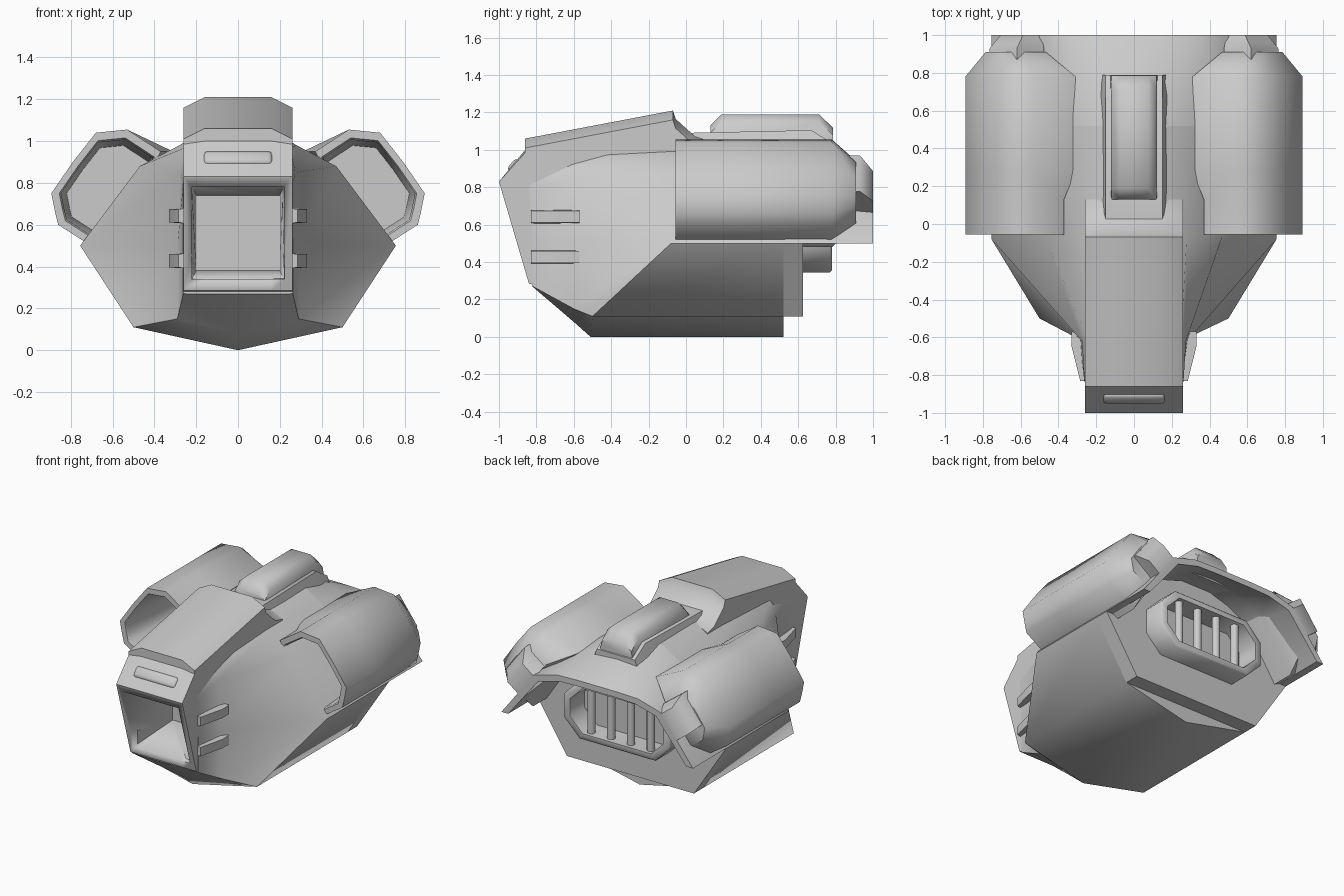
import bpy, bmesh, math
from mathutils import Matrix, Vector

if "Cube" in bpy.data.objects:
    bpy.data.objects.remove(bpy.data.objects["Cube"])


def finish(name, bm, angle=50):
    bmesh.ops.recalc_face_normals(bm, faces=bm.faces)
    me = bpy.data.meshes.new(name)
    bm.to_mesh(me)
    bm.free()
    ob = bpy.data.objects.new(name, me)
    bpy.context.collection.objects.link(ob)
    bpy.ops.object.select_all(action='DESELECT')
    ob.select_set(True)
    bpy.context.view_layer.objects.active = ob
    bpy.ops.object.shade_smooth_by_angle(angle=math.radians(angle))
    return ob


def loft(name, rings, closed=False, angle=50):
    bm = bmesh.new()
    vs = [[bm.verts.new(p) for p in r] for r in rings]
    n = len(vs[0])
    pairs = list(zip(vs, vs[1:])) + ([(vs[-1], vs[0])] if closed else [])
    for a, b in pairs:
        for i in range(n):
            j = (i + 1) % n
            bm.faces.new((a[i], a[j], b[j], b[i]))
    if not closed:
        bm.faces.new(vs[0])
        bm.faces.new(vs[-1])
    return finish(name, bm, angle)


def full(half):
    """Mirror a half ring of (x, y, z) points across x = 0."""
    return half + [(-x, y, z) for x, y, z in reversed(half) if x > 0]


def flip(ring, s):
    return [(x * s, y, z) for x, y, z in ring]


def at(y, pts):
    return [(x, y, z) for x, z in pts]


# Main hull: blends out of the nose, full width from the middle back
tip = [(0, -.82, .268), (.262, -.82, .27), (.262, -.82, .5), (.262, -.84, .8),
       (.25, -.8, .9), (.14, -.8, .95), (0, -.8, .95)]
front = [(0, -.6, .08), (.29, -.6, .15), (.29, -.61, .5), (.275, -.62, .85),
         (.25, -.6, .97), (.14, -.6, 1.03), (0, -.6, 1.03)]
middle = [(0, -.51, 0), (.5, -.5, .11), (.755, -.08, .5), (.47, -.06, .88),
          (.28, -.06, .98), (.15, -.06, 1.06), (0, -.06, 1.07)]
back = [(0, .52, 0), (.5, .52, .11), (.755, .52, .5), (.47, .52, .88),
        (.28, .52, .98), (.15, .52, 1.06), (0, .52, 1.07)]
hull = loft("hull", [full(r) for r in (tip, front, middle, back)])

# Rear wall, one step behind the keel
loft("rear_wall", [at(y, [(.5, .11), (.755, .5), (.45, .86), (0, 1.0),
                          (-.45, .86), (-.755, .5), (-.5, .11)]) for y in (.52, .625)])

# Roof overhang: a bent shell covering the rear recess


def shell(y, half):
    arc = half + [(-x, z) for x, z in reversed(half) if x > 0]
    inner = [(x * .93, .5 + (z - .5) * .89) for x, z in reversed(arc)]
    return at(y, arc + inner)


loft("roof_overhang", [
    shell(.52, [(.755, .5), (.47, .88), (.28, .98), (.15, 1.06), (0, 1.07)]),
    shell(.75, [(.755, .5), (.48, .87), (.29, .96), (.15, 1.01), (0, 1.02)]),
    shell(1.0, [(.755, .5), (.5, .83), (.32, .88), (.15, .885), (0, .885)])])

# Nose housing: side profile swept across x with chamfered top edges


def nose_profile(x, drop):
    return [(x, y, z) for y, z in [
        (-1, .83), (-.86, 1.0 - drop * .3), (-.86, 1.06 - drop), (-.07, 1.21 - drop),
        (-.055, 1.165 - drop), (.05, 1.07 - drop), (.13, 1.05 - drop), (.13, .5), (-.4, .3),
        (-.58, .22), (-.84, .285)]]


nose = loft("nose_housing", [nose_profile(-.26, .05), nose_profile(-.16, 0),
                             nose_profile(.16, 0), nose_profile(.26, .05)], angle=38)

# Front opening cut into the nose and the hull behind it
cutter = loft("opening_cutter", [
    [(-.225, -1.1, .79), (.225, -1.1, .79), (.235, -1.1, .315), (-.235, -1.1, .315)],
    [(-.2, -.45, .74), (.2, -.45, .74), (.2, -.45, .38), (-.2, -.45, .38)]])
cutter.hide_render = True
for ob in (nose, hull):
    mod = ob.modifiers.new("opening", 'BOOLEAN')
    mod.object = cutter
    mod.operation = 'DIFFERENCE'
    mod.solver = 'EXACT'
    bpy.context.view_layer.objects.active = ob
    bpy.ops.object.modifier_apply(modifier=mod.name)
bpy.data.objects.remove(cutter)

# Bar set into the slope above the opening
bm = bmesh.new()
bmesh.ops.create_cube(bm, size=1, matrix=Matrix.Translation((0, -.915, .912))
                      @ Matrix.Rotation(math.radians(50), 4, 'X')
                      @ Matrix.Diagonal((.33, .08, .05, 1)))
bmesh.ops.bevel(bm, geom=bm.edges[:], offset=.02, segments=2, profile=.5, affect='EDGES')
finish("brow_bar", bm)

# Raised spine and the fairing on top of it
loft("spine", [at(y, [(.19, zb), (.15, zt), (-.15, zt), (-.19, zb)])
               for y, zb, zt in ((-.02, 1.0, 1.09), (.67, .96, 1.105), (.79, .93, 1.03))])


def fairing(y, top):
    return at(y, [(.125, 1.03), (.12, top - .04), (.075, top), (-.075, top),
                  (-.12, top - .04), (-.125, 1.03)])


loft("fairing", [fairing(.13, 1.13), fairing(.19, 1.19), fairing(.71, 1.19), fairing(.785, 1.12)])

# Engine pods with open front mouths, their rear brackets, and the nose vents


def pod_ring(y, scale=1.0, inner=.37, center=(.6, .75)):
    pts = [(.893, .75), (.875, .66), (.86, .6), (.72, .51), (.66, .48), (.42, .84),
           (inner, .95), (.53, 1.055), (.68, 1.04), (.79, .9)]
    cx, cz = center
    return at(y, [(cx + (x - cx) * scale, cz + (z - cz) * scale) for x, z in pts])


def bracket_ring(y, cx, cz, t, n):
    """Rectangle lying along the sloped hull side."""
    return at(y, [(cx - .6 * a * t + .8 * b * n, cz + .8 * a * t + .6 * b * n)
                  for a, b in ((1, 1), (1, -1), (-1, -1), (-1, 1))])


for s, side in ((1, "right"), (-1, "left")):
    rings = [pod_ring(.45, .75), pod_ring(-.04, .84), pod_ring(-.055, .87), pod_ring(-.055),
             pod_ring(.13), pod_ring(.28, inner=.31), pod_ring(.78, inner=.31),
             pod_ring(.91, .6, .36, (.625, .77))]
    loft("engine_pod_" + side, [flip(r, s) for r in rings])
    brackets = [bracket_ring(.82, .62, .82, .12, .09), bracket_ring(.93, .62, .82, .12, .09),
                bracket_ring(1.0, .60, .77, .10, .06)]
    loft("pod_bracket_" + side, [flip(r, s) for r in brackets])
    for k, (z0, z1) in enumerate(((.605, .68), (.39, .465))):
        loft(f"vent_{side}_{k}", [
            flip([(.24, y, z0), (x, y, z0 + .006), (x, y, z1 - .006), (.24, y, z1)], s)
            for y, x in ((-.83, .285), (-.65, .33), (-.57, .33))])

# Rear grille: octagonal frame with upright bars


def octagon(y, w, h, c, zc=.55):
    return at(y, [(w, zc - h + c), (w, zc + h - c), (w - c, zc + h), (c - w, zc + h),
                  (-w, zc + h - c), (-w, zc - h + c), (c - w, zc - h), (w - c, zc - h)])


loft("grille_frame", [octagon(.6, .42, .205, .12), octagon(.77, .42, .205, .12),
                      octagon(.78, .41, .195, .115), octagon(.78, .37, .16, .1),
                      octagon(.6, .36, .155, .1)], closed=True)
for i in range(4):
    bm = bmesh.new()
    bmesh.ops.create_cone(bm, cap_ends=True, segments=12, radius1=.027, radius2=.027, depth=.34,
                          matrix=Matrix.Translation(Vector((-.234 + .156 * i, .73, .55))))
    finish(f"grille_bar_{i}", bm)
